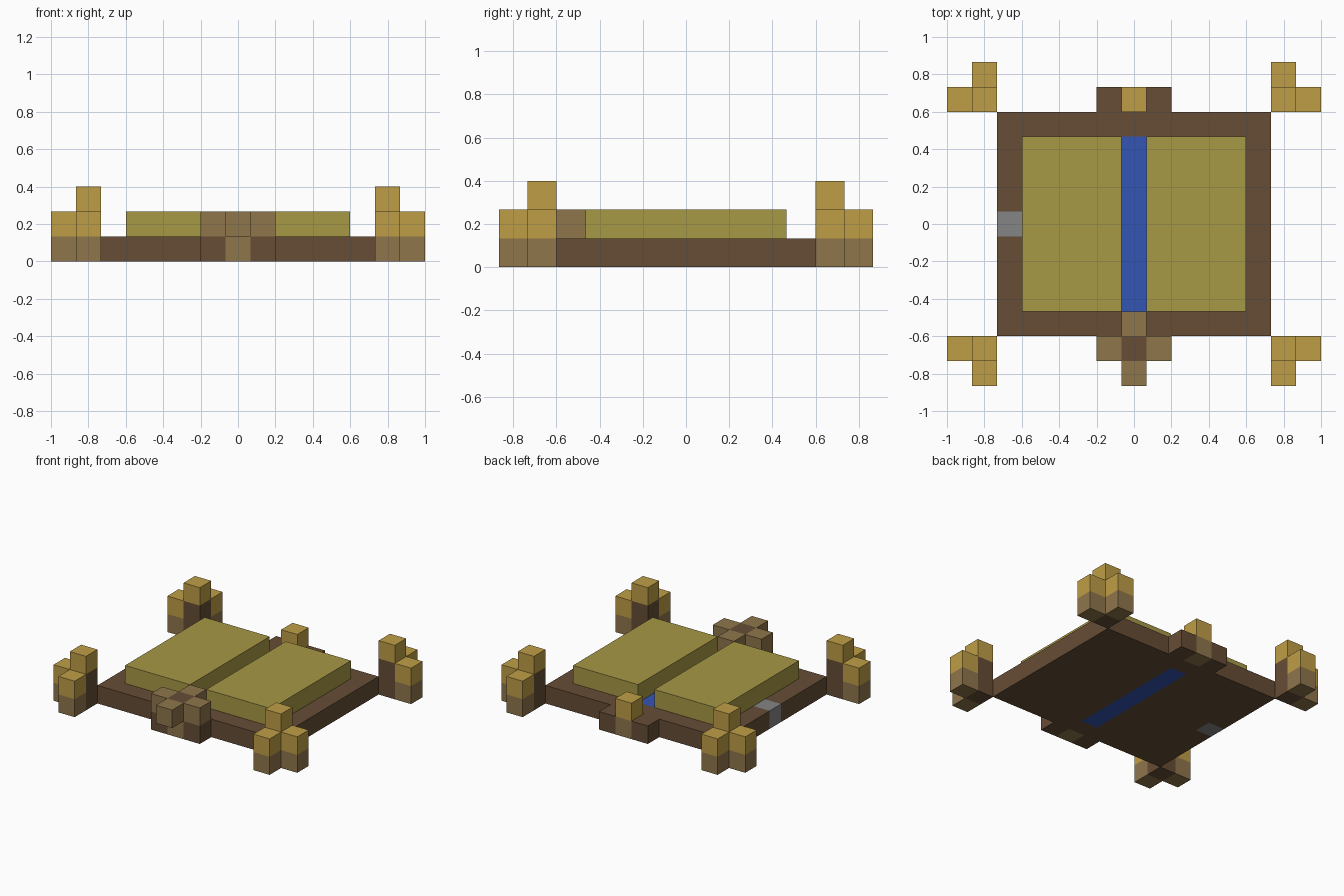
import bpy

cube = bpy.data.objects.get("Cube")
if cube:
    bpy.data.objects.remove(cube, do_unlink=True)

U = 2 / 15  # size of one block


def material(name, hex_code):
    srgb = [int(hex_code[i:i + 2], 16) / 255 for i in (0, 2, 4)]
    rgba = [c / 12.92 if c <= 0.04045 else ((c + 0.055) / 1.055) ** 2.4 for c in srgb] + [1]
    mat = bpy.data.materials.new(name)
    mat.use_nodes = True
    mat.diffuse_color = rgba
    mat.node_tree.nodes["Principled BSDF"].inputs["Base Color"].default_value = rgba
    return mat


dark = material("dark brown", "664D35")
light = material("light brown", "8F764B")
gold = material("gold", "BF9E46")
olive = material("olive", "A79846")
blue = material("blue", "3355B4")
grey = material("grey", "858585")


def box(name, mat, x, y, z):
    """Box covering inclusive ranges of block indices; a single number means one block."""
    spans = [(s, s) if isinstance(s, int) else s for s in (x, y, z)]
    centre = [(a + b) / 2 * U for a, b in spans]
    centre[2] += U / 2
    bpy.ops.mesh.primitive_cube_add(size=1, location=centre)
    ob = bpy.context.object
    ob.name = name
    ob.scale = [(b - a + 1) * U for a, b in spans]
    bpy.ops.object.transform_apply(location=False, rotation=False, scale=True)
    ob.data.materials.append(mat)
    return ob


# Base slab, split around the water channel and the stone block
box("base_east", dark, (1, 5), (-4, 4), 0)
box("base_west", dark, (-4, -1), (-4, 4), 0)
box("rim_west_front", dark, -5, (-4, -1), 0)
box("rim_west_back", dark, -5, (1, 4), 0)
box("stone_block", grey, -5, 0, 0)
box("water_channel", blue, 0, (-3, 3), 0)
for side, end in ((-1, "front"), (1, "back")):
    box("channel_end_" + end, dark, 0, 4 * side, 0)

# Raised fields and the steps on both gates
for side, name in ((-1, "west"), (1, "east")):
    box("field_" + name, olive, tuple(sorted((side, 4 * side))), (-3, 3), 1)
    box("front_step_" + name, dark, side, -5, 0)
    box("back_step_" + name, dark, side, 5, 0)
    box("front_cross_arm_" + name, light, side, -5, 1)

# Front cross
box("front_post", light, 0, -5, 0)
box("front_cross_centre", dark, 0, -5, 1)
box("front_cross_inner_arm", light, 0, -4, 1)
box("front_cross_outer_arm", light, 0, -6, 1)

# Back post
box("back_post", light, 0, 5, 0)
box("back_post_cap", gold, 0, 5, 1)

# Corner towers: a tall core with two shorter buttresses
for sx, ew in ((-1, "west"), (1, "east")):
    for sy, fb in ((-1, "front"), (1, "back")):
        tag = "_" + fb + "_" + ew
        box("tower_core" + tag, dark, 6 * sx, 5 * sy, (0, 1))
        box("tower_cap" + tag, gold, 6 * sx, 5 * sy, 2)
        for part, x, y in (("side", 7 * sx, 5 * sy), ("end", 6 * sx, 6 * sy)):
            box(part + "_buttress_foot" + tag, light, x, y, 0)
            box(part + "_buttress_top" + tag, gold, x, y, 1)
